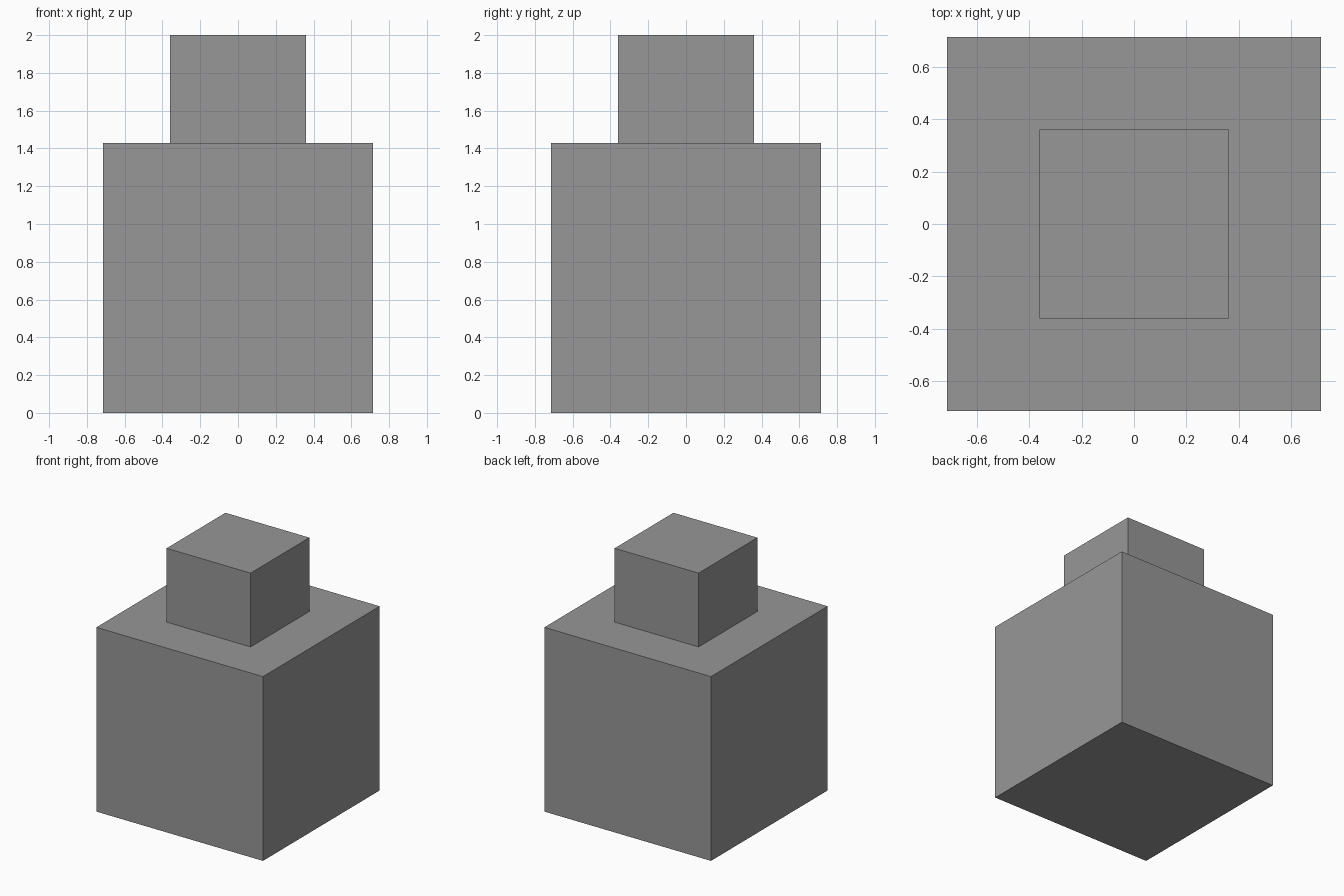
import bpy

if "Cube" in bpy.data.objects:
    bpy.data.objects.remove(bpy.data.objects["Cube"])

BODY = 1.428   # edge of the large cube
NECK = 0.72    # width of the small block
TOP = 2.0      # overall height

# Dark grey shared by both blocks
grey = bpy.data.materials.new("dark_grey")
grey.diffuse_color = (0.31, 0.31, 0.31, 1)
grey.use_nodes = True
grey.node_tree.nodes["Principled BSDF"].inputs["Base Color"].default_value = grey.diffuse_color


def box(name, width, z0, z1):
    """Square block centred on the z axis, from z0 up to z1."""
    bpy.ops.mesh.primitive_cube_add(size=1, location=(0, 0, (z0 + z1) / 2))
    obj = bpy.context.object
    obj.name = name
    obj.scale = (width, width, z1 - z0)
    bpy.ops.object.transform_apply(location=False, rotation=False, scale=True)
    obj.data.materials.append(grey)
    return obj


# Large cube standing on the ground
box("body", BODY, 0, BODY)

# Smaller block centred on top
box("neck", NECK, BODY, TOP)
